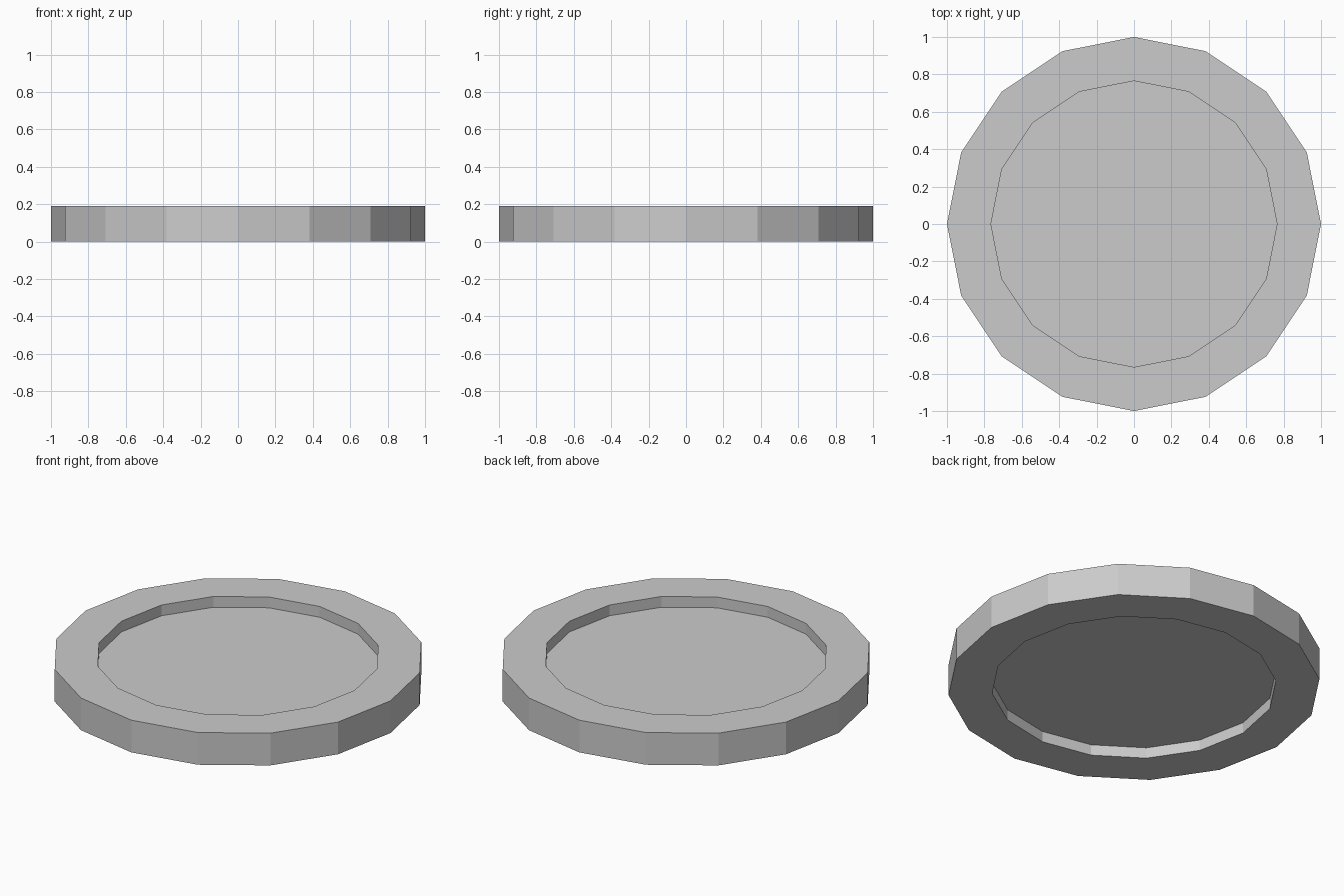
import bpy, bmesh
from math import cos, sin, tau

if "Cube" in bpy.data.objects:
    bpy.data.objects.remove(bpy.data.objects["Cube"])

SIDES = 16
R_OUT, R_IN = 1.0, 0.765
HEIGHT, RECESS = 0.191, 0.064

# Half profile (radius, z): lower recess floor, lower rim, upper rim, upper recess floor
profile = [(R_IN, RECESS), (R_IN, 0), (R_OUT, 0),
           (R_OUT, HEIGHT), (R_IN, HEIGHT), (R_IN, HEIGHT - RECESS)]

bm = bmesh.new()
rings = [[bm.verts.new((r * cos(tau * i / SIDES), r * sin(tau * i / SIDES), z))
          for i in range(SIDES)] for r, z in profile]

# Rim walls
for a, b in zip(rings, rings[1:]):
    for i in range(SIDES):
        j = (i + 1) % SIDES
        bm.faces.new((a[i], a[j], b[j], b[i]))

# Recessed floors
bm.faces.new(rings[0][::-1])
bm.faces.new(rings[-1])
bmesh.ops.recalc_face_normals(bm, faces=bm.faces[:])

mesh = bpy.data.meshes.new("recessed_disc")
bm.to_mesh(mesh)
bm.free()
bpy.context.collection.objects.link(bpy.data.objects.new("recessed_disc", mesh))
